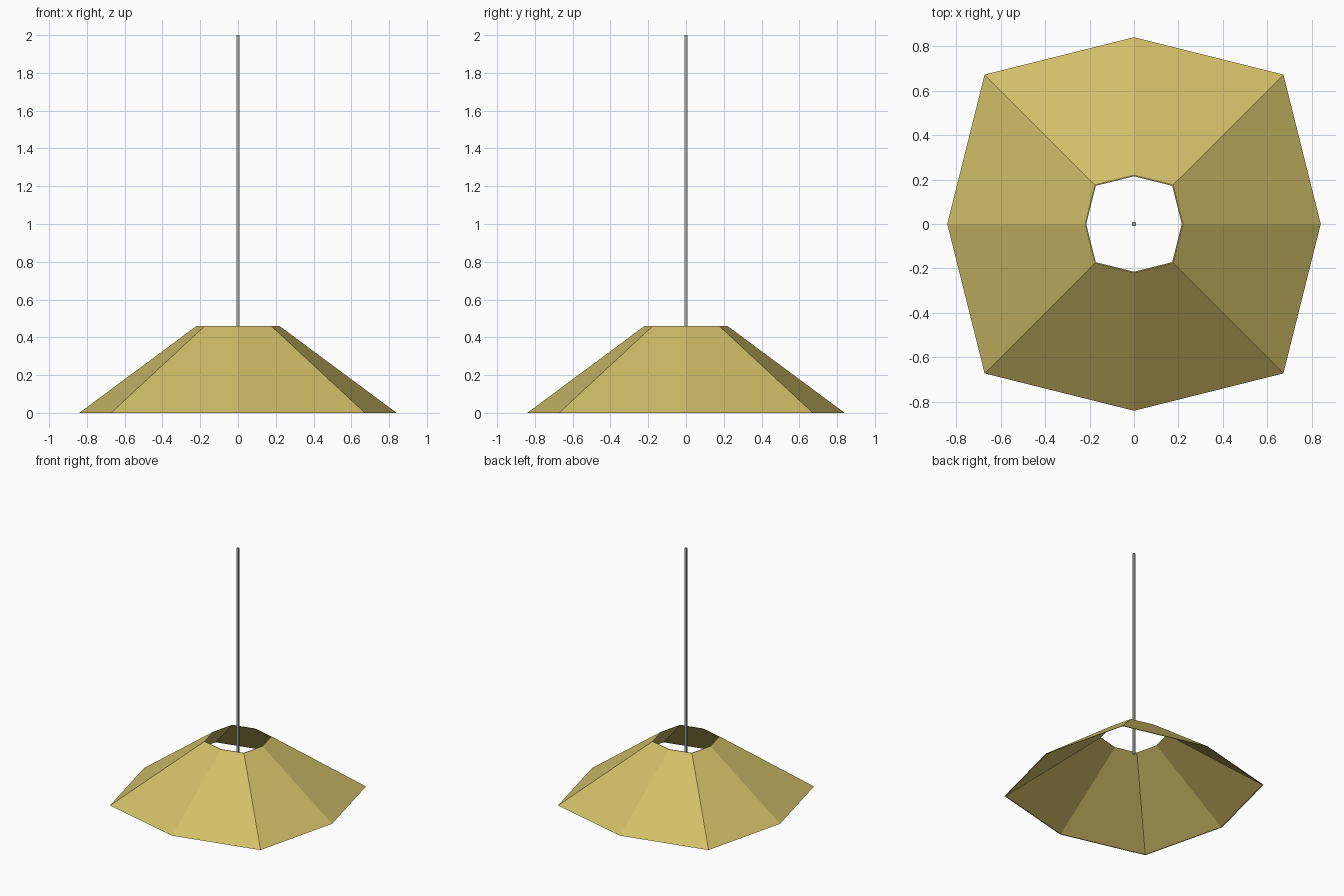
import bpy, bmesh, math

if "Cube" in bpy.data.objects:
    bpy.data.objects.remove(bpy.data.objects["Cube"])


def material(name, rgb):
    m = bpy.data.materials.new(name)
    m.diffuse_color = (*rgb, 1.0)
    m.use_nodes = True
    m.node_tree.nodes["Principled BSDF"].inputs["Base Color"].default_value = m.diffuse_color
    return m


def finish(name, bm, mat):
    bmesh.ops.recalc_face_normals(bm, faces=bm.faces)
    me = bpy.data.meshes.new(name)
    bm.to_mesh(me)
    bm.free()
    me.materials.append(mat)
    ob = bpy.data.objects.new(name, me)
    bpy.context.collection.objects.link(ob)
    return ob


gold = material("dull gold", (0.64, 0.52, 0.14))
grey = material("warm grey metal", (0.40, 0.40, 0.36))

# Lamp shade: thin flared shell, eight sides with squarish corners
CORNER = 0.672 * math.sqrt(2) / 0.84   # corner radius relative to side radius
profile = [(0.84, 0.0), (0.22, 0.46), (0.215, 0.46), (0.833, 0.0)]
bm = bmesh.new()
rings = []
for r, z in profile:
    ring = []
    for i in range(8):
        a = i * math.pi / 4
        rad = r * (CORNER if i % 2 else 1.0)
        ring.append(bm.verts.new((rad * math.cos(a), rad * math.sin(a), z)))
    rings.append(ring)
for k in range(4):
    lo, hi = rings[k], rings[(k + 1) % 4]
    for i in range(8):
        j = (i + 1) % 8
        bm.faces.new((lo[i], lo[j], hi[j], hi[i]))
finish("lamp_shade", bm, gold)

# Hanging rod: thin square bar ending inside the shade
bottom, top, width = 0.305, 2.0, 0.016
bm = bmesh.new()
bmesh.ops.create_cube(bm, size=1.0)
for v in bm.verts:
    v.co.x *= width
    v.co.y *= width
    v.co.z = top if v.co.z > 0 else bottom
finish("hanging_rod", bm, grey)
